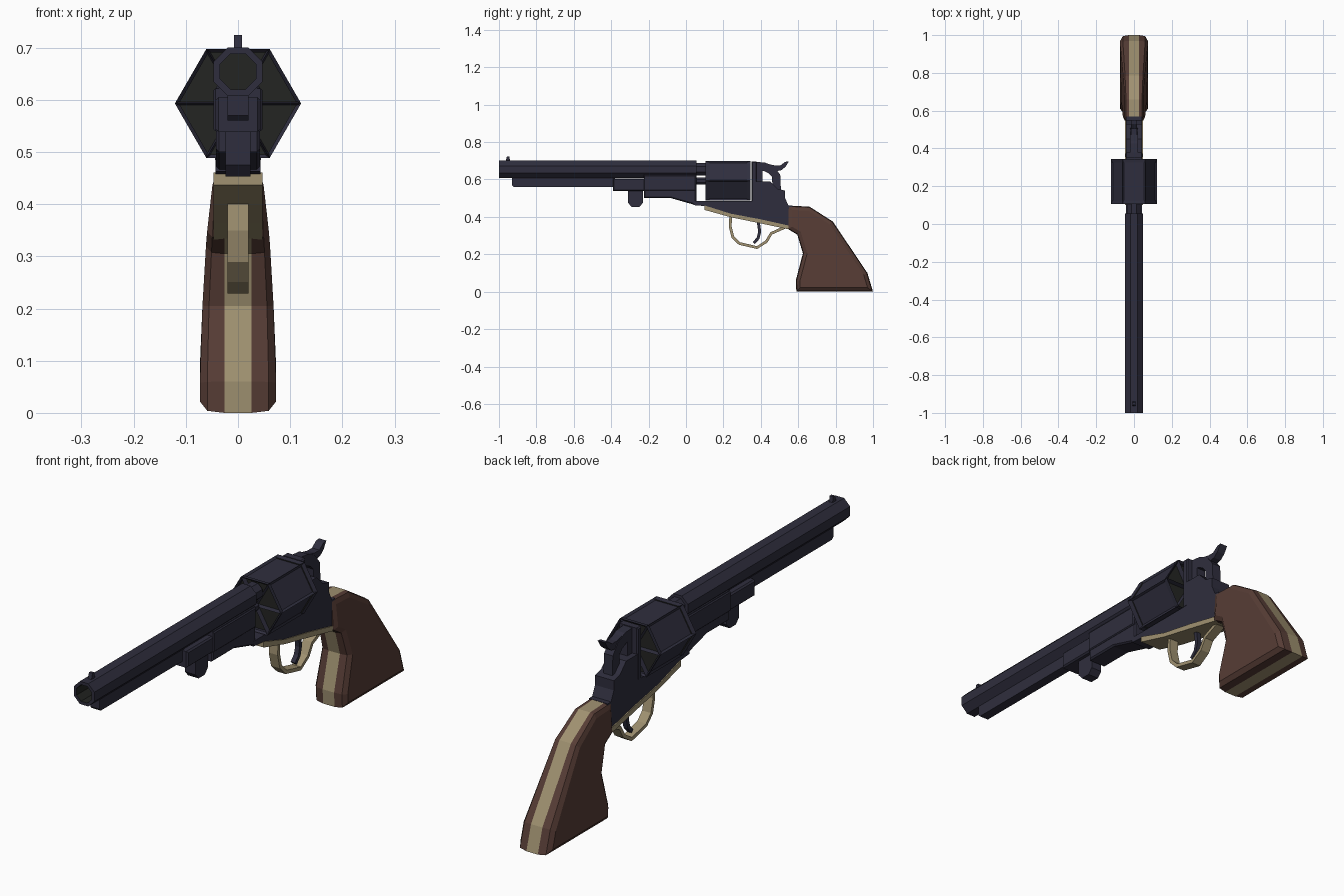
import bpy, bmesh, math
from mathutils import Vector

if "Cube" in bpy.data.objects:
    bpy.data.objects.remove(bpy.data.objects["Cube"])


def material(name, rgb):
    m = bpy.data.materials.new(name)
    m.diffuse_color = (*rgb, 1)
    m.use_nodes = True
    m.node_tree.nodes["Principled BSDF"].inputs["Base Color"].default_value = m.diffuse_color
    return m


STEEL = material("blued_steel", (0.028, 0.027, 0.047))
BRASS = material("brass", (0.35, 0.285, 0.165))
WOOD = material("walnut", (0.094, 0.046, 0.036))
HOLE = material("dark_hole", (0.017, 0.018, 0.016))


def finish(name, bm, *mats):
    bmesh.ops.recalc_face_normals(bm, faces=bm.faces)
    me = bpy.data.meshes.new(name)
    bm.to_mesh(me)
    bm.free()
    for m in mats:
        me.materials.append(m)
    ob = bpy.data.objects.new(name, me)
    bpy.context.collection.objects.link(ob)
    return ob


def loft(bm, rings, caps=True):
    """Skin a list of vertex-coordinate rings."""
    vs = [[bm.verts.new(p) for p in r] for r in rings]
    n = len(vs[0])
    for a, b in zip(vs, vs[1:]):
        for i in range(n):
            j = (i + 1) % n
            bm.faces.new((a[i], a[j], b[j], b[i]))
    ends = [bm.faces.new(vs[0]), bm.faces.new(vs[-1])] if caps else []
    bmesh.ops.recalc_face_normals(bm, faces=bm.faces)
    return ends


def prism(name, pts, half, mat=STEEL, chamfer=0.0):
    """Side profile (y, z) extruded across x, optionally with chamfered sides."""
    bm = bmesh.new()
    ends = loft(bm, [[(x, y, z) for y, z in pts] for x in (-half, half)])
    if chamfer:
        edges = list({e for f in ends for e in f.edges})
        bmesh.ops.bevel(bm, geom=edges, offset=chamfer, segments=1, affect='EDGES')
    return finish(name, bm, mat)


def block(name, y0, y1, z0, z1, half, mat=STEEL, chamfer=0.0):
    return prism(name, [(y0, z0), (y1, z0), (y1, z1), (y0, z1)], half, mat, chamfer)


def ribbon(name, path, thick, half, mat):
    """Flat strap following a side-view path."""
    p = [Vector(q) for q in path]
    a, b = [], []
    for i, q in enumerate(p):
        d = (p[min(i + 1, len(p) - 1)] - p[max(i - 1, 0)]).normalized()
        n = Vector((-d.y, d.x)) * thick / 2
        a.append(tuple(q + n))
        b.append(tuple(q - n))
    return prism(name, a + b[::-1], half, mat)


def ring(sides, r, y, zc, turn=0.0):
    return [(r * math.cos(2 * math.pi * i / sides + turn), y,
             zc + r * math.sin(2 * math.pi * i / sides + turn)) for i in range(sides)]


# Octagonal barrel with a hollow dark bore
bm = bmesh.new()
t = math.pi / 8
loft(bm, [ring(8, 0.037, -0.88, 0.654, t), ring(8, 0.037, -1, 0.654, t),
          ring(8, 0.0505, -1, 0.654, t), ring(8, 0.0505, 0.055, 0.654, t)])
for f in bm.faces:
    if all((v.co.xz - Vector((0, 0.654))).length < 0.04 for v in f.verts):
        f.material_index = 1
finish("barrel", bm, STEEL, HOLE)
for name, r, z in (("barrel_throat", 0.037, 0.655), ("cylinder_axle", 0.02, 0.592)):
    bm = bmesh.new()
    loft(bm, [ring(8, r, 0.04, z, t), ring(8, r, 0.11, z, t)])
    finish(name, bm, STEEL)

# Front sight
prism("front_sight", [(-0.965, 0.695), (-0.94, 0.695), (-0.945, 0.724), (-0.957, 0.724)], 0.008)

# Loading lever and the lug under the barrel
prism("loading_lever", [(-0.93, 0.612), (-0.93, 0.57), (-0.92, 0.56), (-0.38, 0.56),
                        (-0.38, 0.612)], 0.02)
block("lever_mount", -0.39, -0.21, 0.538, 0.605, 0.043, chamfer=0.006)
prism("lever_pivot", [(-0.31, 0.55), (-0.31, 0.475), (-0.29, 0.453), (-0.25, 0.453),
                      (-0.23, 0.475), (-0.23, 0.55)], 0.024)
prism("barrel_lug", [(-0.225, 0.63), (-0.225, 0.50), (-0.08, 0.50), (0.055, 0.462),
                     (0.055, 0.63)], 0.042, chamfer=0.006)
block("lug_side_plate", -0.225, 0.052, 0.54, 0.622, 0.047, chamfer=0.004)

# Six-sided cylinder: recessed side panels and dark wedge chambers at both ends
bm = bmesh.new()
caps = loft(bm, [ring(6, 0.121, 0.105, 0.593), ring(6, 0.121, 0.345, 0.593)])
sides = [f for f in bm.faces if f not in caps]
wedges = bmesh.ops.poke(bm, faces=caps)["faces"]
bmesh.ops.inset_individual(bm, faces=sides, thickness=0.012, depth=-0.007)
bmesh.ops.inset_individual(bm, faces=wedges, thickness=0.006, depth=-0.02)
for f in wedges:
    f.material_index = 1
finish("cylinder", bm, STEEL, HOLE)

# Frame: lower body, recoil shield and hammer housing
prism("frame", [(0.04, 0.463), (0.04, 0.484), (0.37, 0.484), (0.37, 0.59), (0.45, 0.59),
                (0.49, 0.55), (0.53, 0.54), (0.53, 0.50), (0.548, 0.46), (0.57, 0.46),
                (0.57, 0.345), (0.40, 0.385), (0.24, 0.415), (0.10, 0.458)], 0.043)
block("recoil_shield", 0.35, 0.378, 0.48, 0.697, 0.044, chamfer=0.005)

# Hammer arch and thumb spur
ribbon("hammer", [(0.37, 0.672), (0.42, 0.668), (0.457, 0.65), (0.482, 0.62), (0.485, 0.545)],
       0.045, 0.02, STEEL)
block("hammer_post", 0.37, 0.41, 0.57, 0.69, 0.02)
prism("hammer_spur", [(0.43, 0.685), (0.46, 0.64), (0.51, 0.65), (0.532, 0.668),
                      (0.55, 0.697), (0.53, 0.694), (0.505, 0.675), (0.475, 0.675)], 0.017)

# Brass under-strap, trigger guard and trigger
prism("under_strap", [(0.10, 0.461), (0.10, 0.437), (0.24, 0.398), (0.40, 0.365), (0.575, 0.328),
                      (0.575, 0.348), (0.40, 0.387), (0.24, 0.417)], 0.047, BRASS)
ribbon("trigger_guard", [(0.24, 0.41), (0.236, 0.35), (0.25, 0.293), (0.285, 0.258), (0.38, 0.236),
                         (0.43, 0.268), (0.456, 0.312), (0.53, 0.345)], 0.015, 0.02, BRASS)
ribbon("trigger", [(0.385, 0.385), (0.394, 0.32), (0.385, 0.285), (0.362, 0.26)],
       0.016, 0.01, STEEL)

# Grip: brass spine wrapped by chamfered wooden cheeks that flare downward
OUTLINE = [(0.545, 0.46), (0.66, 0.455), (0.785, 0.375), (0.97, 0.10), (1.0, 0.0), (0.59, 0.0),
           (0.587, 0.06), (0.625, 0.205), (0.595, 0.305), (0.545, 0.335)]


def grip_ring(side, spread, inset):
    pts = []
    n = len(OUTLINE)
    for i, (y, z) in enumerate(OUTLINE):
        a, b, c = Vector(OUTLINE[i - 1]), Vector((y, z)), Vector(OUTLINE[(i + 1) % n])
        d, e = (b - a).normalized(), (c - b).normalized()
        n1, n2 = Vector((d.y, -d.x)), Vector((e.y, -e.x))
        q = b + (n1 + n2) * inset / (1 + n1.dot(n2))
        width = 0.073 - 0.024 * max(0, (z - 0.1) / 0.36) ** 1.3
        pts.append((side * (0.026 + (width - 0.026) * spread), q.x, q.y))
    return pts


bm = bmesh.new()
loft(bm, [grip_ring(-1, 1, 0.022), grip_ring(-1, 0.7, 0.004), grip_ring(-1, 0, 0),
          grip_ring(1, 0, 0), grip_ring(1, 0.7, 0.004), grip_ring(1, 1, 0.022)])
for f in bm.faces:
    f.material_index = int(all(abs(v.co.x) < 0.027 for v in f.verts))
finish("grip", bm, WOOD, BRASS)
